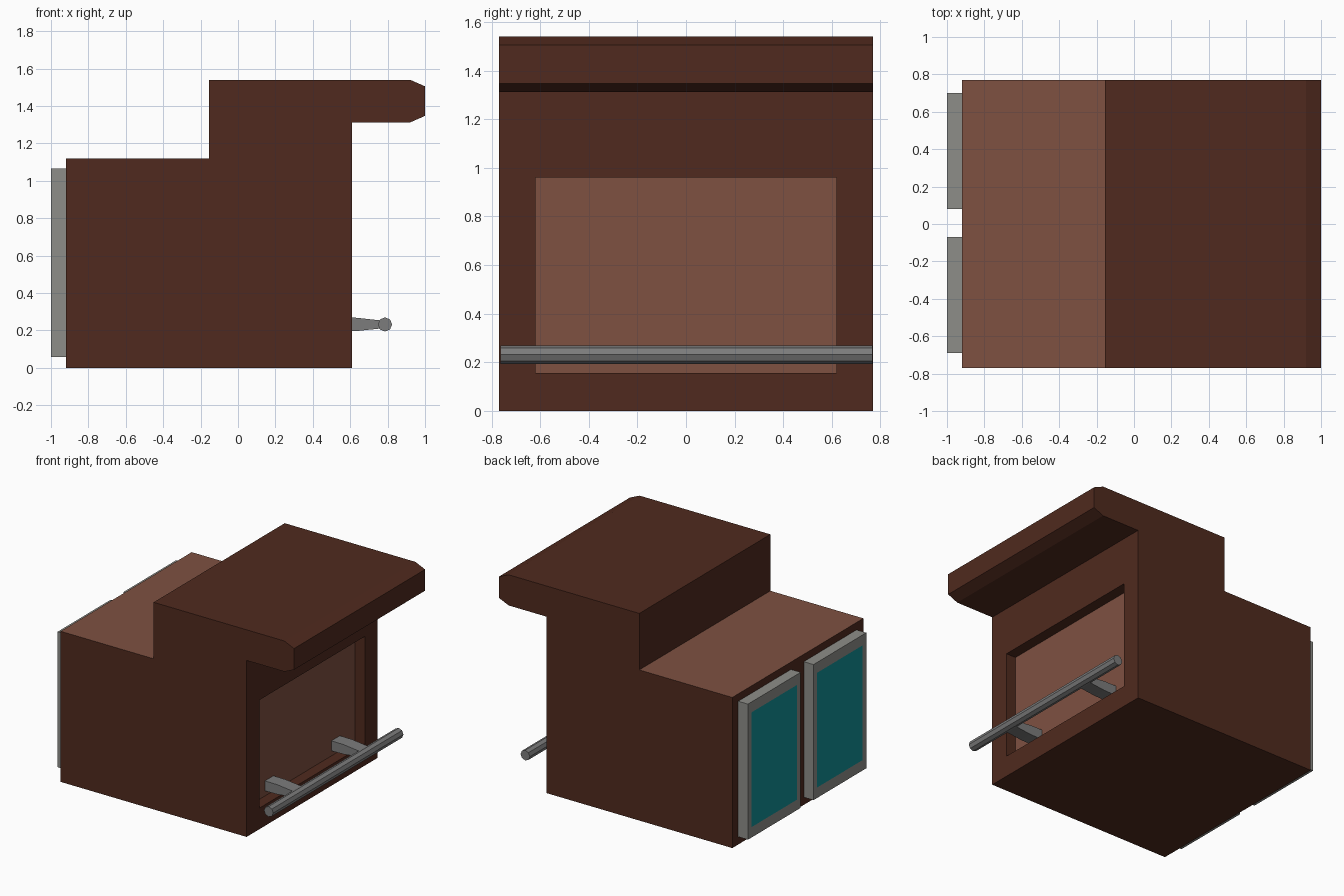
import bpy, bmesh, math
from mathutils import Matrix

if "Cube" in bpy.data.objects:
    bpy.data.objects.remove(bpy.data.objects["Cube"])


def material(name, rgb):
    m = bpy.data.materials.new(name)
    m.diffuse_color = (*rgb, 1)
    m.use_nodes = True
    m.node_tree.nodes["Principled BSDF"].inputs["Base Color"].default_value = m.diffuse_color
    return m


dark = material("dark_wood", (0.08, 0.023, 0.013))
light = material("light_wood", (0.21, 0.082, 0.053))
grey = material("grey_frame", (0.27, 0.27, 0.25))
steel = material("steel", (0.2, 0.2, 0.2))
teal = material("teal_panel", (0.006, 0.28, 0.31))


def prism(bm, profile, y0, y1):
    """Extrude an (x, z) outline along y."""
    f = bm.faces.new([bm.verts.new((x, y0, z)) for x, z in profile])
    r = bmesh.ops.extrude_face_region(bm, geom=[f])
    for v in r["geom"]:
        if isinstance(v, bmesh.types.BMVert):
            v.co.y = y1
    bmesh.ops.recalc_face_normals(bm, faces=bm.faces[:])


def finish(bm, name, mats):
    me = bpy.data.meshes.new(name)
    bm.to_mesh(me)
    bm.free()
    for m in mats:
        me.materials.append(m)
    ob = bpy.data.objects.new(name, me)
    bpy.context.collection.objects.link(ob)
    return ob


def face_at(bm, axis, value, sign):
    return next(f for f in bm.faces if f.normal[axis] * sign > 0.99
                and abs(f.calc_center_median()[axis] - value) < 0.005)


# Counter body: stepped profile with overhanging top
bm = bmesh.new()
prism(bm, [(-0.92, 0), (0.61, 0), (0.61, 1.312), (0.92, 1.312), (1, 1.347),
           (1, 1.505), (0.92, 1.54), (-0.155, 1.54), (-0.155, 1.12), (-0.92, 1.12)],
      -0.77, 0.77)
bm.normal_update()
face_at(bm, 2, 1.12, 1).material_index = 1

# Recessed light panel on the customer side
f = face_at(bm, 0, 0.61, 1)
bmesh.ops.inset_individual(bm, faces=[f], thickness=0.15)
for v in f.verts:
    v.co.y = math.copysign(0.62, v.co.y)
    v.co.z = 0.96 if v.co.z > 0.6 else 0.157
f = bmesh.ops.extrude_discrete_faces(bm, faces=[f])["faces"][0]
for v in f.verts:
    v.co.x = 0.53
f.material_index = 1
bmesh.ops.recalc_face_normals(bm, faces=bm.faces[:])
finish(bm, "counter_body", [dark, light])

# Cabinet doors with teal panels at the back
for side, y0, y1 in (("left", 0.08, 0.70), ("right", -0.69, -0.07)):
    bm = bmesh.new()
    prism(bm, [(-1, 0.057), (-0.92, 0.057), (-0.92, 1.065), (-1, 1.065)], y0, y1)
    bm.normal_update()
    f = face_at(bm, 0, -1, -1)
    bmesh.ops.inset_individual(bm, faces=[f], thickness=0.06)
    for v in f.verts:
        v.co.z += -0.035 if v.co.z > 0.5 else 0.035
    f.material_index = 1
    finish(bm, "cabinet_door_" + side, [grey, teal])

# Foot rail
bm = bmesh.new()
bmesh.ops.create_cone(bm, cap_ends=True, segments=8, radius1=0.038, radius2=0.038, depth=1.53)
# Turn the octagon so its points lie on the x and z axes
turn = 0 if any(abs(v.co.x) < 1e-4 for v in bm.verts) else math.pi / 8
bm.transform(Matrix.Translation((0.786, 0.002, 0.232))
             @ Matrix.Rotation(math.pi / 2, 4, "X") @ Matrix.Rotation(turn, 4, "Z"))
finish(bm, "foot_rail", [steel])

# Tapered rail brackets
for side, y in (("front", -0.39), ("back", 0.39)):
    bm = bmesh.new()
    prism(bm, [(0.53, 0.195), (0.63, 0.196), (0.775, 0.212),
               (0.775, 0.252), (0.63, 0.268), (0.53, 0.269)], y - 0.05, y + 0.05)
    finish(bm, "rail_bracket_" + side, [steel])
